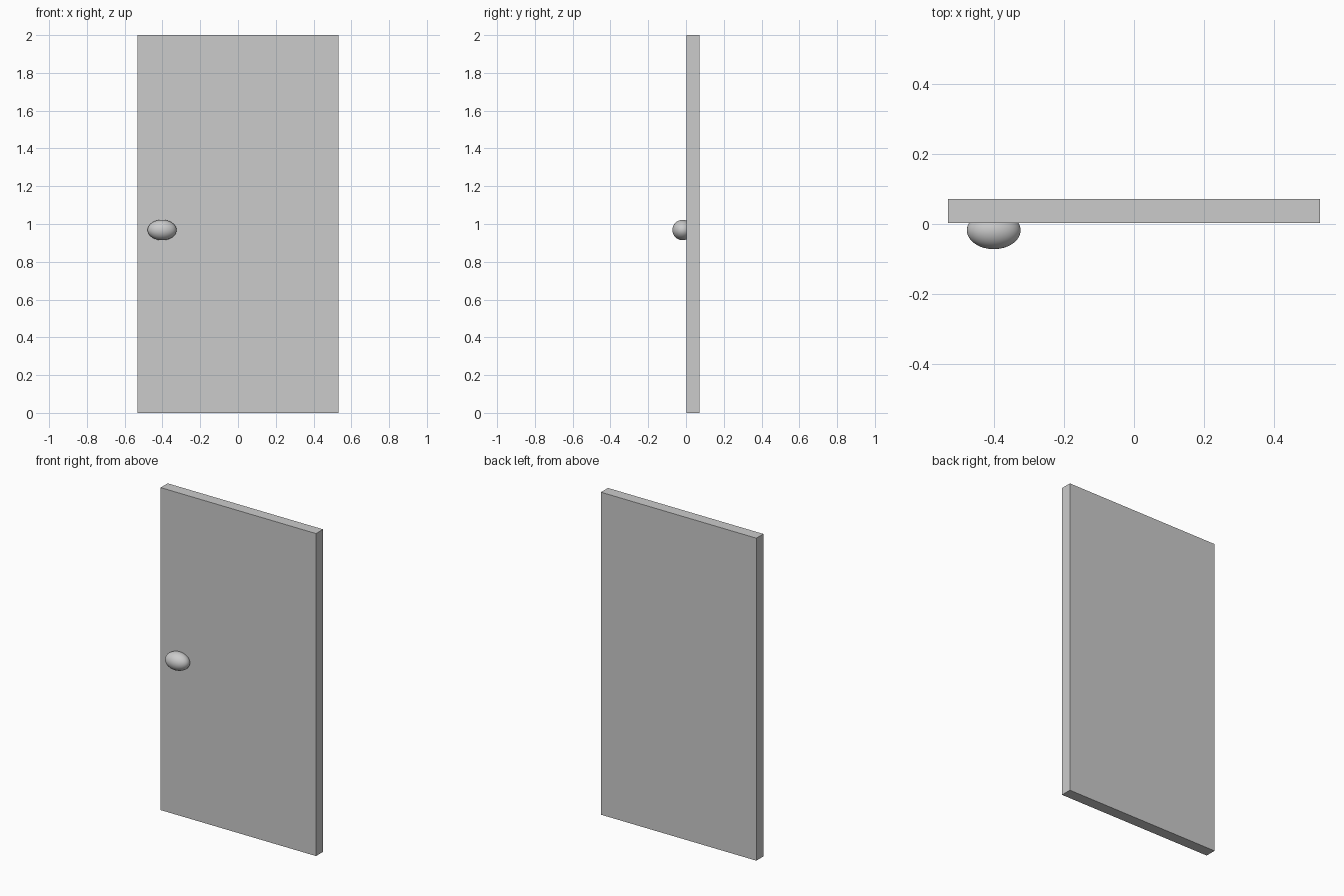
import bpy

if "Cube" in bpy.data.objects:
    bpy.data.objects.remove(bpy.data.objects["Cube"])

# Door slab
bpy.ops.mesh.primitive_cube_add(size=1, location=(0, 0.0375, 1))
door = bpy.context.object
door.name = "door_panel"
door.scale = (1.066, 0.069, 2)
bpy.ops.object.transform_apply(location=False, rotation=False, scale=True)

# Oval knob, partly sunk into the front face
bpy.ops.mesh.primitive_uv_sphere_add(segments=48, ring_count=24, radius=1,
                                     location=(-0.402, -0.018, 0.968))
knob = bpy.context.object
knob.name = "door_knob"
knob.scale = (0.077, 0.054, 0.054)
bpy.ops.object.transform_apply(location=False, rotation=False, scale=True)
bpy.ops.object.shade_smooth()
